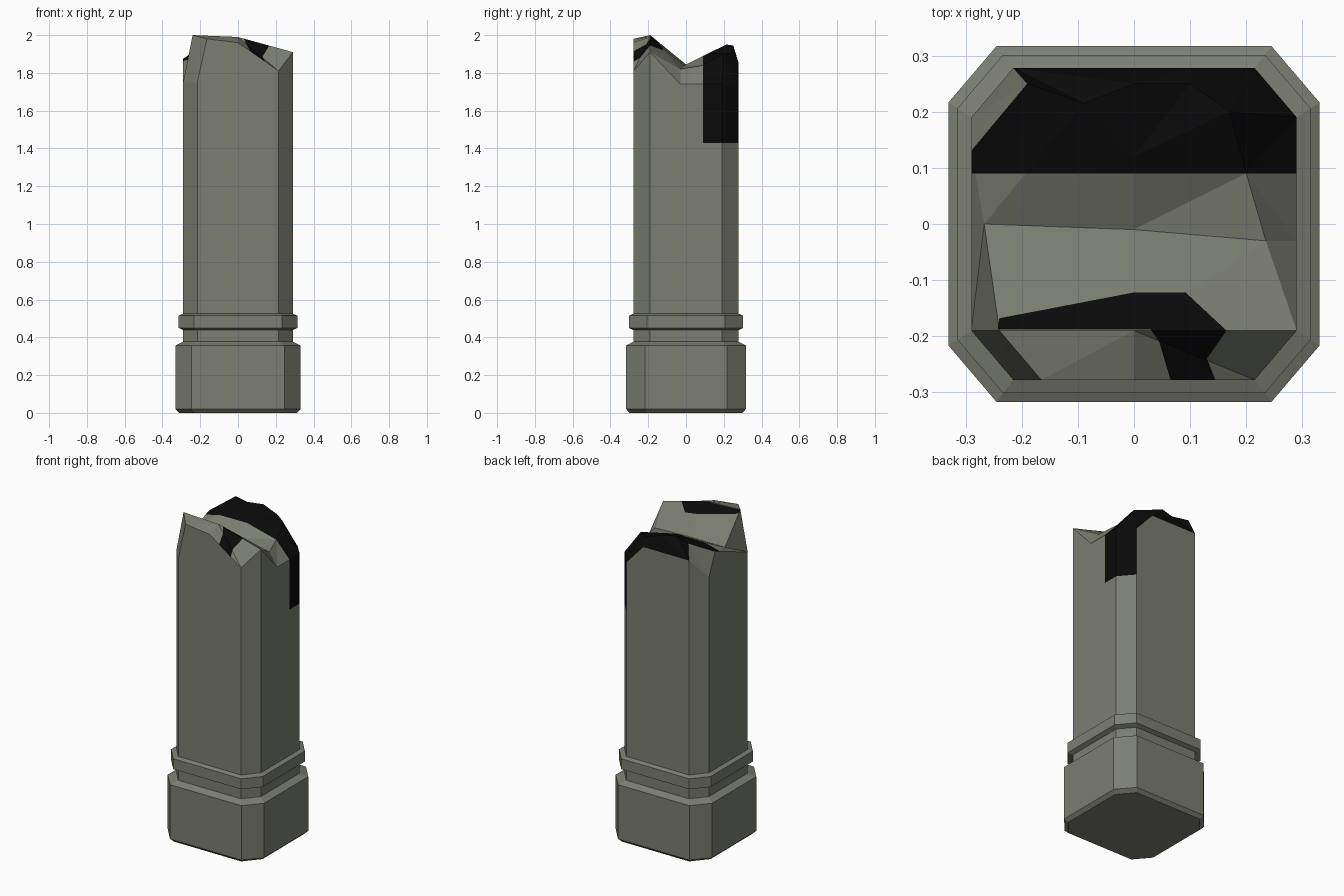
import bpy, bmesh
from mathutils import Vector
from mathutils.geometry import delaunay_2d_cdt

if "Cube" in bpy.data.objects:
    bpy.data.objects.remove(bpy.data.objects["Cube"])


def make_material(name, rgb):
    m = bpy.data.materials.new(name)
    m.diffuse_color = (*rgb, 1)
    m.use_nodes = True
    m.node_tree.nodes["Principled BSDF"].inputs["Base Color"].default_value = m.diffuse_color
    return m


stone = make_material("grey stone", (0.2, 0.21, 0.168))
soot = make_material("black soot", (0.003, 0.003, 0.003))
HX, HY, CX, CY = 0.29, 0.278, 0.075, 0.088   # shaft half sizes and corner cuts


def octagon(k):
    a, b, c, d = HX * k, HY * k, (HX - CX) * k, (HY - CY) * k
    return [(-c, -b), (c, -b), (a, -d), (a, d), (c, b), (-c, b), (-a, d), (-a, -d)]


def finish(bm, name):
    bmesh.ops.recalc_face_normals(bm, faces=bm.faces)
    me = bpy.data.meshes.new(name)
    bm.to_mesh(me)
    bm.free()
    me.materials.append(stone)
    me.materials.append(soot)
    ob = bpy.data.objects.new(name, me)
    bpy.context.collection.objects.link(ob)


def stack(name, levels):
    """Loft eight-sided sections given as (scale, z)."""
    bm = bmesh.new()
    rings = [[bm.verts.new((x, y, z)) for x, y in octagon(k)] for k, z in levels]
    for lo, hi in zip(rings, rings[1:]):
        for i in range(8):
            j = (i + 1) % 8
            bm.faces.new((lo[i], lo[j], hi[j], hi[i]))
    bm.faces.new(rings[0][::-1])
    bm.faces.new(rings[-1])
    finish(bm, name)


# Plinth and collar
stack("plinth", [(1.07, 0), (1.14, 0.02), (1.14, 0.357), (1.0, 0.377)])
stack("collar", [(1.0, 0.438), (1.085, 0.45), (1.085, 0.515), (1.0, 0.525)])

# Broken top: rim points, then inner points
rim = [(-.215, -HY, 1.75), (-.165, -HY, 1.98), (0, -HY, 1.96), (.215, -HY, 1.81),
       (HX, -.19, 1.91), (HX, -.03, 1.74), (HX, .19, 1.74), (.215, HY, 1.73),
       (.1, HY, 1.855), (-.215, HY, 1.855), (-HX, .19, 1.735), (-HX, .13, 1.875),
       (-HX, -.19, 1.75)]
inner = [(-.24, -.19, 2.0), (0, -.19, 1.99),                      # front ridge
         (-.267, 0, 1.845), (0, -.01, 1.84), (.235, -.03, 1.82),  # valley
         (.2, .09, 1.84), (.17, .2, 1.9), (.1, .25, 1.905),       # right slope
         (0, .25, 1.945), (-.09, .215, 1.95), (-.19, .25, 1.945), (0, .12, 1.905)]
pts = [Vector(p) for p in rim + inner]
n = len(rim)
creases = [(i, (i + 1) % n) for i in range(n)]
creases += [(13, 14), (14, 4), (13, 1), (13, 12), (13, 15), (15, 11), (15, 16), (16, 17),
            (17, 4), (17, 18), (18, 19), (19, 20), (20, 8), (20, 21), (21, 22), (22, 23),
            (23, 9), (23, 11), (14, 2)]
cdt = delaunay_2d_cdt([p.xy for p in pts], creases, [], 0, 1e-5)
flat, edges, tris = cdt[0], cdt[1], cdt[2]
coarse = [pts[ids[0]] for ids in cdt[3]]


def height(p):
    best, z = -1e9, 0
    for t in tris:
        a, b, c = (coarse[i] for i in t)
        area = (b.xy - a.xy).cross(c.xy - a.xy)
        if abs(area) < 1e-7:
            continue
        u = (b.xy - p).cross(c.xy - p) / area
        v = (c.xy - p).cross(a.xy - p) / area
        w = 1 - u - v
        if min(u, v, w) > best:
            best, z = min(u, v, w), u * a.z + v * b.z + w * c.z
    return z


# Front soot patch outline, cut into the broken top
patch = [(-.243, -.188), (.03, -.188), (.045, -.21), (.065, -HY), (.145, -HY),
         (.13, -.24), (.165, -.19), (.092, -.122), (0, -.122), (-.24, -.168)]
k = len(flat)
cut = delaunay_2d_cdt(list(flat) + [Vector(p) for p in patch], edges,
                      [list(range(k, k + len(patch)))], 0, 1e-5)
bm = bmesh.new()
verts = [bm.verts.new((p.x, p.y, height(p))) for p in cut[0]]
for f, origin in zip(cut[2], cut[5]):
    bm.faces.new([verts[i] for i in f]).material_index = 1 if origin else 0

# Shaft walls drawn down from the rim
border = [e for e in bm.edges if e.is_boundary]
walls = bmesh.ops.extrude_edge_only(bm, edges=border)["geom"]
for v in walls:
    if isinstance(v, bmesh.types.BMVert):
        v.co.z = 0.365
for f in walls:
    if isinstance(f, bmesh.types.BMFace):
        f.material_index = 0

# Soot at the back: top surface and right rear corner
for co, no in (((0, .09, 0), (0, 1, 0)), ((0, 0, 1.43), (0, 0, 1))):
    bmesh.ops.bisect_plane(bm, geom=bm.verts[:] + bm.edges[:] + bm.faces[:],
                           plane_co=co, plane_no=no, dist=1e-5)
bmesh.ops.recalc_face_normals(bm, faces=bm.faces)
for f in bm.faces:
    c = f.calc_center_median()
    if c.y < .09 or c.z < 1.43:
        continue
    if abs(f.normal.z) < 0.01:
        black = c.x > .22
    else:
        black = 1.2 * (c.x + .29) > c.y - .13
    f.material_index = int(black)
finish(bm, "broken_shaft")
